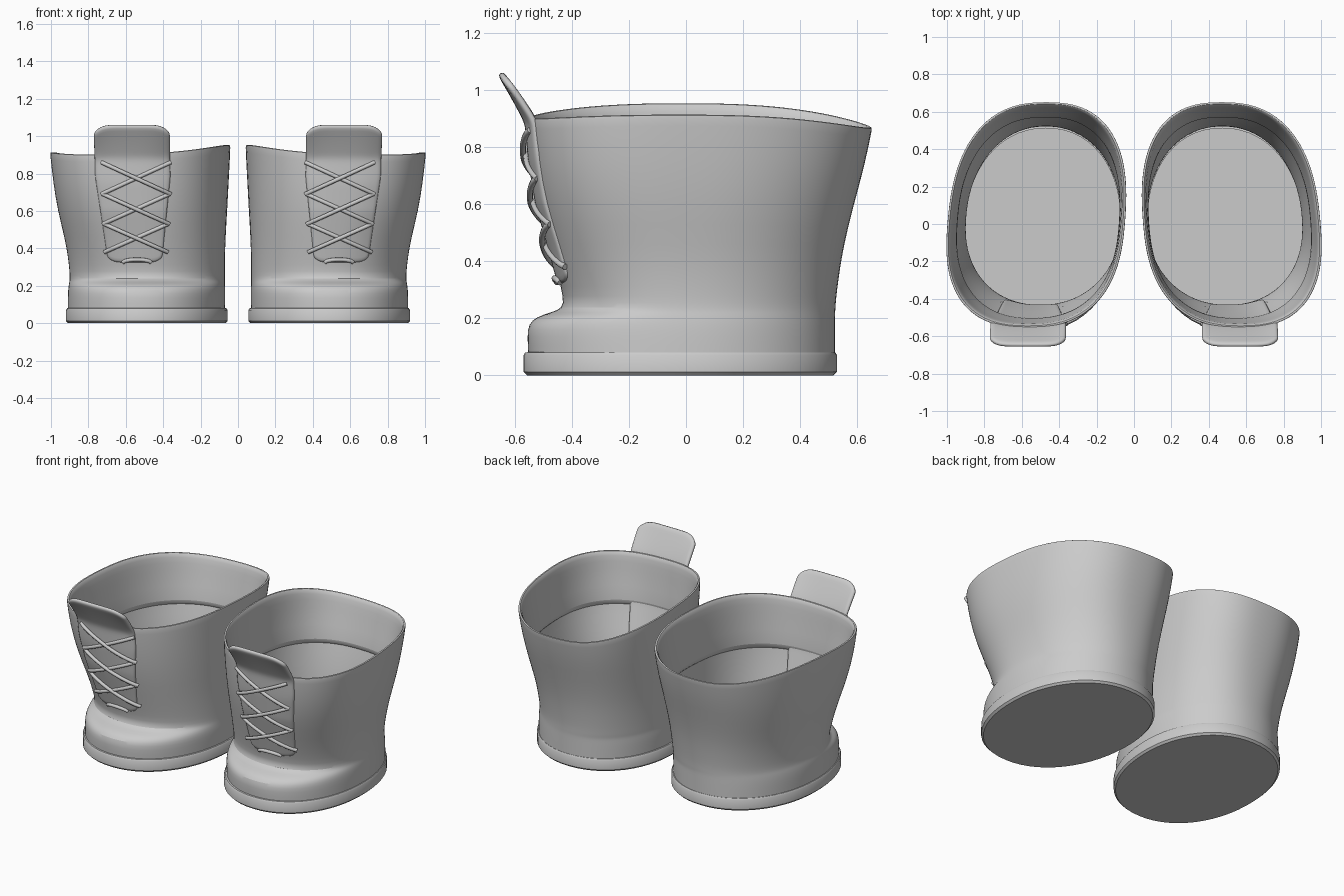
import bpy, bmesh
from math import sin, cos, pi

if "Cube" in bpy.data.objects:
    bpy.data.objects.remove(bpy.data.objects["Cube"])

SEG = 56

# Boot upper: z, inner x, outer x, front y, back y
UPPER = [(.07, .07, .91, -.554, .523), (.14, .068, .91, -.558, .523),
         (.18, .068, .908, -.553, .523), (.205, .07, .905, -.525, .523),
         (.22, .07, .902, -.475, .524), (.235, .07, .90, -.433, .525),
         (.27, .07, .90, -.43, .527), (.35, .07, .908, -.45, .537),
         (.45, .068, .925, -.477, .552), (.6, .06, .962, -.52, .587),
         (.75, .054, .985, -.545, .627), (.88, .048, .998, -.556, .651),
         (.9, .047, 1.0, -.557, .655)]
SOLE = [(0, .067, .908, -.558, .518), (.012, .056, .92, -.57, .53),
        (.07, .056, .92, -.57, .53), (.08, .062, .914, -.564, .524),
        (.081, .074, .902, -.552, .512)]


def spow(v, e):
    return (1 if v >= 0 else -1) * abs(v) ** e


def shape(z):
    """Roundness and sideways skew of the oval at height z."""
    t = max(0, min(1, (z - .2) / .6))
    return 2.12 + .38 * t, (.02 + .03 * t) / .6


def section(z):
    """Interpolated row of the upper at height z."""
    for lo, hi in zip(UPPER, UPPER[1:]):
        if lo[0] <= z <= hi[0]:
            t = (z - lo[0]) / (hi[0] - lo[0])
            return [p + (q - p) * t for p, q in zip(lo, hi)]


def rim_z(c, s):
    return .935 - .02 * c - s * s * (.065 if s > 0 else .03)


def ring(row, slant=False, inset=0):
    z, x0, x1, yf, yb = row
    p, skew = shape(z)
    pts = []
    for k in range(SEG):
        a = 2 * pi * k / SEG
        c, s = cos(a), sin(a)
        dz = (rim_z(c, s) - .9) * (z / .9) ** 3 if slant else 0
        y = (yb - inset if s > 0 else -yf - inset) * spow(s, 2 / p)
        x = (x0 + x1) / 2 + ((x1 - x0) / 2 - inset) * spow(c, 2 / p)
        pts.append((x - skew * y, y, z + dz))
    return pts


def front_y(x, z):
    """Front surface of the upper at a given x and z."""
    z = min(z, .9)
    _, x0, x1, yf, _ = section(z)
    p, skew = shape(z)
    y = yf
    for _ in range(4):
        u = abs(x + skew * y - (x0 + x1) / 2) / ((x1 - x0) / 2)
        y = yf * (1 - u ** p) ** (1 / p)
    return y


def surface(name, rows, closed=True, cap=False, thickness=0, levels=1):
    """Skin rows of points, then thicken, mirror to the other boot and smooth."""
    bm = bmesh.new()
    vs = [[bm.verts.new(p) for p in r] for r in rows]
    n = len(rows[0])
    for a, b in zip(vs, vs[1:]):
        for k in range(n if closed else n - 1):
            m = (k + 1) % n
            bm.faces.new((a[k], a[m], b[m], b[k]))
    if cap:
        bm.faces.new(vs[0][::-1])
    me = bpy.data.meshes.new(name)
    bm.to_mesh(me)
    bm.free()
    ob = bpy.data.objects.new(name, me)
    bpy.context.collection.objects.link(ob)
    if thickness:
        mod = ob.modifiers.new("thickness", 'SOLIDIFY')
        mod.thickness, mod.offset = thickness, -1
    mod = ob.modifiers.new("pair", 'MIRROR')
    mod.use_mirror_merge = False
    if levels:
        mod = ob.modifiers.new("smooth", 'SUBSURF')
        mod.levels = mod.render_levels = levels
    bpy.ops.object.select_all(action='DESELECT')
    ob.select_set(True)
    bpy.context.view_layer.objects.active = ob
    bpy.ops.object.shade_smooth_by_angle(angle=.7)
    return ob


# Soles, whose bottoms also form the floor inside the boots
surface("soles", [ring(r) for r in SOLE], cap=True, levels=0)

# Uppers: outer wall, rolled rim, and a lining that ends part way down
LINING = [(.9, .012), (.885, .022), (.8, .024), (.7, .024), (.6, .022), (.585, .003)]
surface("boot_uppers", [ring(r, True) for r in UPPER]
        + [ring(section(z), True, i) for z, i in LINING])

# Tongue: hugs the front of the upper, then leans forward above the rim
ROWS, COLS = 26, 16
tongue = []
for i in range(ROWS + 1):
    v = i / ROWS
    row = []
    for j in range(COLS + 1):
        s = 2 * j / COLS - 1
        bottom = .32 + .03 * abs(s) ** 6
        z = bottom + v * (1.055 - .045 * abs(s) ** 6 - bottom)
        half = .15 + .056 * min(1, v / .65)
        x = .552 + .016 * v + half * s
        y = front_y(x, z) - .009
        if z > .88:
            y += (-.662 - y) * ((z - .88) / .175) ** 1.1
        row.append((x, y, z))
    tongue.append(row)
surface("tongues", tongue, closed=False, thickness=.025)

# Laces: three crossings and a short bar at the bottom
cu = bpy.data.curves.new("laces", 'CURVE')
cu.dimensions = '3D'
cu.bevel_depth = .011
cu.bevel_resolution = 2
cu.use_fill_caps = True


def lace(x0, z0, x1, z1, lift, arch=0):
    for side in (1, -1):
        sp = cu.splines.new('POLY')
        sp.points.add(16)
        for k, p in enumerate(sp.points):
            t = k / 16
            b = max(0, sin(pi * t)) ** .5
            x = x0 + (x1 - x0) * t
            z = z0 + (z1 - z0) * t + arch * b
            p.co = (side * x, front_y(x, z) - .008 - lift * b, z, 1)
        sp.use_smooth = True


LEVELS = [.86, .69, .53, .38]
for n, (top, low) in enumerate(zip(LEVELS, LEVELS[1:])):
    h = .185 - .008 * n
    lace(.545 - h, top, .545 + h, low, .006)
    lace(.545 + h, top, .545 - h, low, .016)
lace(.465, .325, .615, .325, .006, .015)
ob = bpy.data.objects.new("laces", cu)
bpy.context.collection.objects.link(ob)
